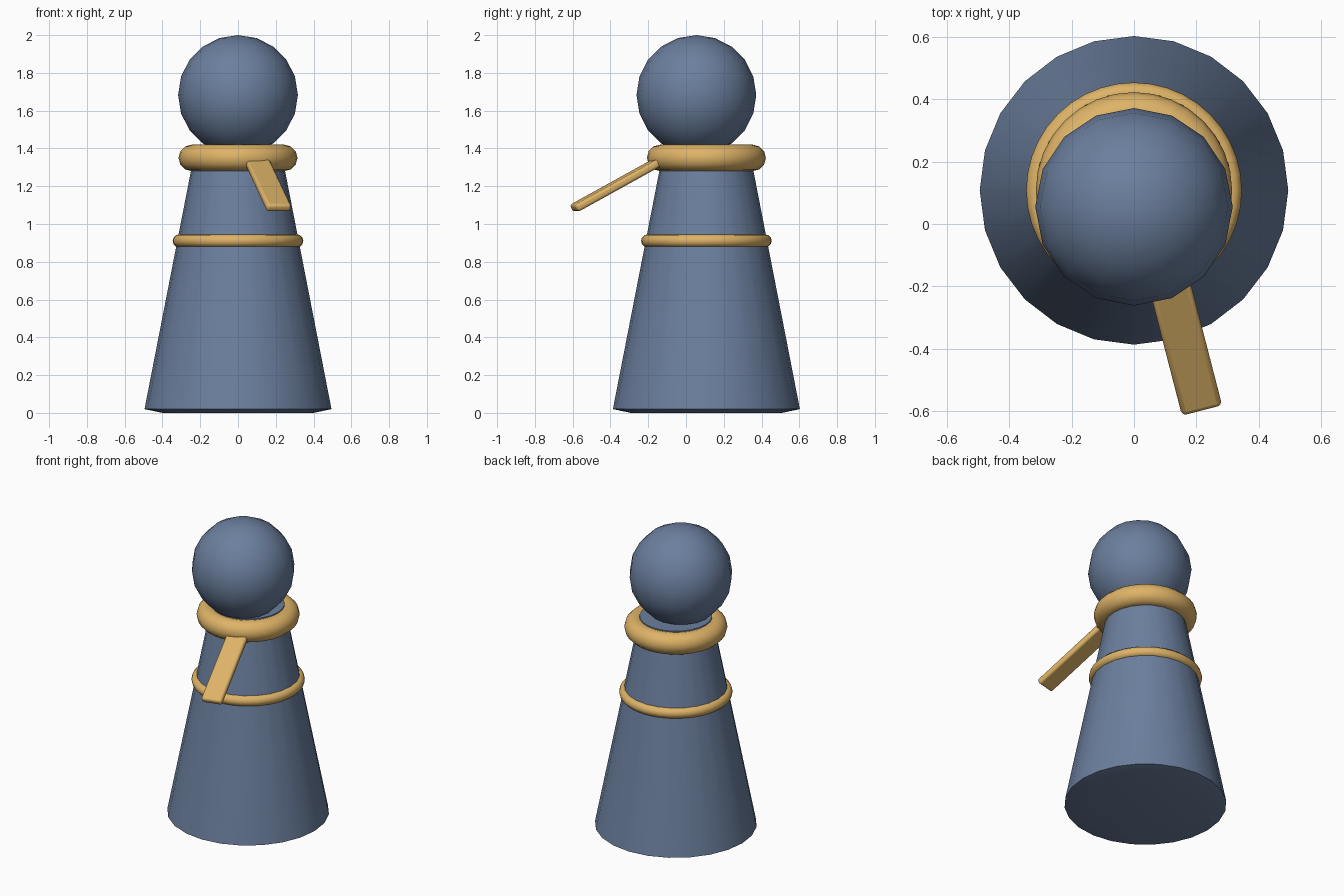
import bpy, bmesh, math
from mathutils import Vector, Matrix

if "Cube" in bpy.data.objects:
    bpy.data.objects.remove(bpy.data.objects["Cube"])


def material(name, rgb):
    m = bpy.data.materials.new(name)
    m.diffuse_color = (*rgb, 1)
    m.use_nodes = True
    m.node_tree.nodes["Principled BSDF"].inputs["Base Color"].default_value = m.diffuse_color
    return m


blue = material("slate_blue", (0.147, 0.212, 0.34))
gold = material("warm_gold", (0.73, 0.45, 0.135))
AXIS_Y = 0.108  # the body, collar and belt share one vertical axis


def finish(name, mat, angle=40):
    ob = bpy.context.object
    ob.name = name
    ob.data.materials.append(mat)
    bpy.ops.object.shade_smooth_by_angle(angle=math.radians(angle))
    return ob


def lathe(name, profile, sides, mat):
    """Spin (radius, height) pairs around the body axis and close both ends."""
    bm = bmesh.new()
    rings = [[bm.verts.new((r * math.sin(2 * math.pi * i / sides),
                            r * math.cos(2 * math.pi * i / sides), z))
              for i in range(sides)] for r, z in profile]
    for a, b in zip(rings, rings[1:]):
        for i in range(sides):
            j = (i + 1) % sides
            bm.faces.new((a[i], a[j], b[j], b[i]))
    bm.faces.new(rings[0])
    bm.faces.new(rings[-1])
    bmesh.ops.recalc_face_normals(bm, faces=bm.faces)
    mesh = bpy.data.meshes.new(name)
    bm.to_mesh(mesh)
    bm.free()
    ob = bpy.data.objects.new(name, mesh)
    ob.location = (0, AXIS_Y, 0)
    bpy.context.collection.objects.link(ob)
    bpy.context.view_layer.objects.active = ob
    ob.select_set(True)
    return finish(name, mat)


def ring(name, radius, thickness, z, sides):
    bpy.ops.mesh.primitive_torus_add(major_radius=radius, minor_radius=thickness,
                                     major_segments=sides, minor_segments=12,
                                     location=(0, AXIS_Y, z))
    finish(name, gold, 60)


# Tapered body with a shallow base
lathe("body", [(0.40, 0.0), (0.495, 0.02), (0.222, 1.42)], 24, blue)

# Round head, set slightly forward
bpy.ops.mesh.primitive_uv_sphere_add(segments=16, ring_count=10, radius=0.317,
                                     location=(0, 0.055, 1.683))
finish("head", blue, 60)

# Scarf loop and belt
ring("scarf_loop", 0.245, 0.07, 1.35, 32)
ring("belt", 0.312, 0.034, 0.911, 40)

# Scarf tail: a thin rounded strip flying forward and down
start, end = Vector((0.10, -0.14, 1.333)), Vector((0.215, -0.585, 1.087))
along = (end - start).normalized()
side = Vector((0.13, 0.033, 0)).normalized()
up = side.cross(along).normalized()
side = along.cross(up).normalized()
basis = Matrix((side, along, up)).transposed().to_4x4()
size = Matrix.Diagonal((0.133, (end - start).length + 0.02, 0.042, 1))
bpy.ops.mesh.primitive_cube_add(size=1)
tail = bpy.context.object
tail.data.transform(Matrix.Translation((start + end) / 2) @ basis @ size)
if basis.determinant() < 0:
    tail.data.flip_normals()
bevel = tail.modifiers.new("rounded_edges", 'BEVEL')
bevel.width = 0.015
bevel.segments = 3
finish("scarf_tail", gold)
